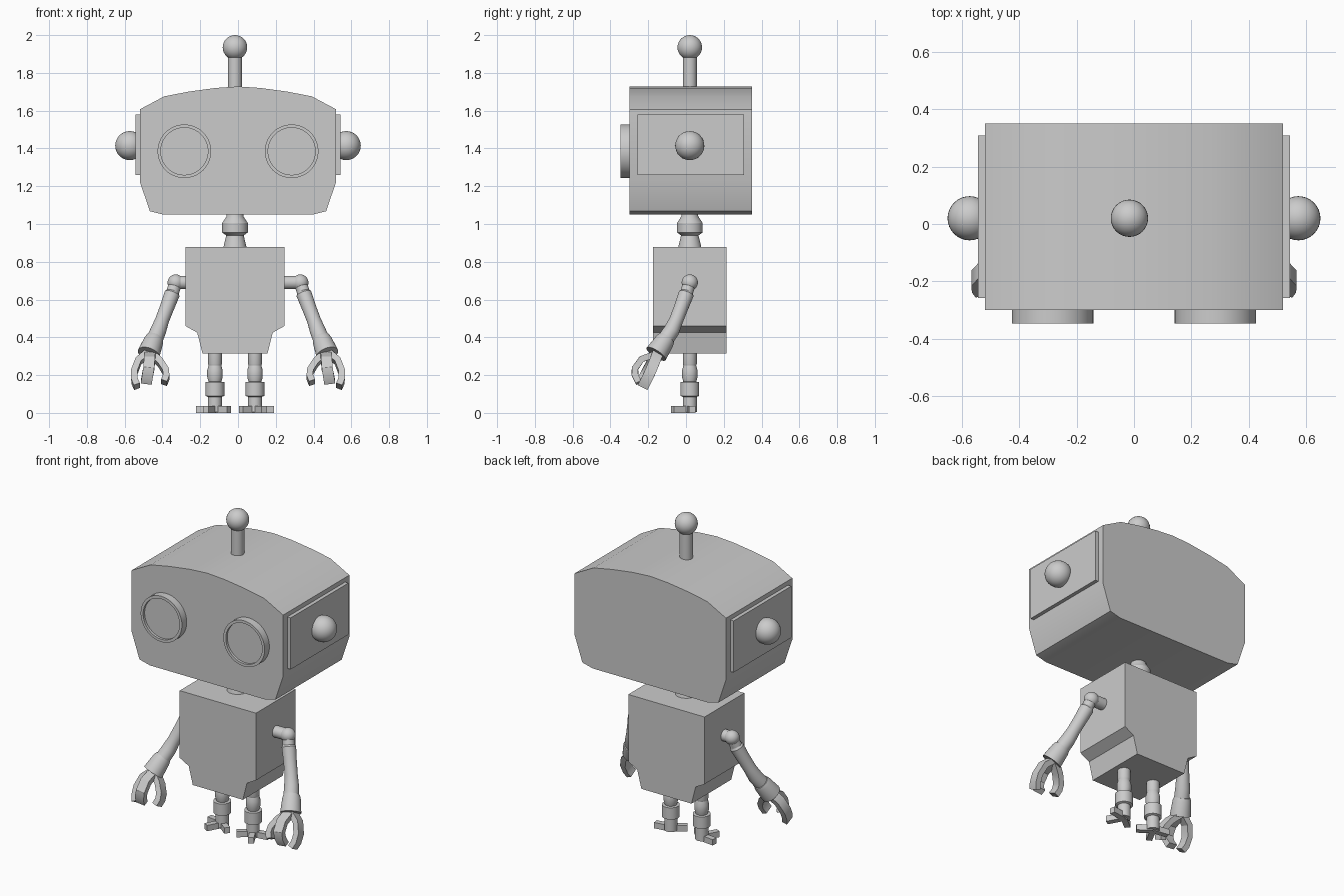
import bpy, bmesh, math
from mathutils import Vector as V

if "Cube" in bpy.data.objects:
    bpy.data.objects.remove(bpy.data.objects["Cube"])


def finish(name, bm):
    bmesh.ops.recalc_face_normals(bm, faces=bm.faces)
    me = bpy.data.meshes.new(name)
    bm.to_mesh(me)
    bm.free()
    ob = bpy.data.objects.new(name, me)
    bpy.context.collection.objects.link(ob)
    return ob


def skin(name, rings):
    """Closed skin over a list of equal-length point rings."""
    bm = bmesh.new()
    vs = [[bm.verts.new(p) for p in r] for r in rings]
    n = len(vs[0])
    for a, b in zip(vs, vs[1:]):
        for i in range(n):
            j = (i + 1) % n
            bm.faces.new((a[i], a[j], b[j], b[i]))
    bm.faces.new(vs[0][::-1])
    bm.faces.new(vs[-1])
    return finish(name, bm)


def tangents(pts):
    k = len(pts) - 1
    return [(pts[min(i + 1, k)] - pts[max(i - 1, 0)]).normalized() for i in range(k + 1)]


def tube(name, pts, radii, axis=None, n=32):
    pts = [V(p) for p in pts]
    dirs = [V(axis)] * len(pts) if axis else tangents(pts)
    rings = []
    for p, t, r in zip(pts, dirs, radii):
        u = t.cross(V((0, 1, 0)) if abs(t.y) < 0.9 else V((1, 0, 0))).normalized()
        w = t.cross(u)
        rings.append([p + r * (u * math.cos(a) + w * math.sin(a))
                      for a in (2 * math.pi * i / n for i in range(n))])
    return skin(name, rings)


def lathe_z(name, x, y, prof):
    return tube(name, [(x, y, z) for r, z in prof], [r for r, z in prof], (0, 0, 1))


def extrude_y(name, prof, y0, y1):
    return skin(name, [[(x, y, z) for x, z in prof] for y in (y0, y1)])


def ball(name, c, r):
    bm = bmesh.new()
    bmesh.ops.create_uvsphere(bm, u_segments=32, v_segments=16, radius=r)
    bmesh.ops.translate(bm, verts=bm.verts, vec=c)
    return finish(name, bm)


def claw(name, pts, wide, half_t=0.017, half_w=0.029):
    """Curved finger with a flat rectangular section."""
    pts, wide = [V(p) for p in pts], V(wide).normalized()
    rings = []
    for p, t in zip(pts, tangents(pts)):
        w = (wide - t * wide.dot(t)).normalized() * half_w
        h = t.cross(w).normalized() * half_t
        rings.append([p + w + h, p - w + h, p - w - h, p + w - h])
    return skin(name, rings)


CX, CY = -0.016, 0.02

# Head with domed roof
half = [(0.395, 1.05), (0.467, 1.068), (0.52, 1.225), (0.52, 1.607),
        (0.39, 1.676), (0.26, 1.701), (0.12, 1.72)]
extrude_y("head", half + [(0, 1.728)] + [(-x, z) for x, z in half[::-1]], -0.30, 0.35)

# Antenna
lathe_z("antenna_rod", CX, CY, [(0.037, 1.70), (0.037, 1.90)])
ball("antenna_ball", (CX, CY, 1.935), 0.065)

# Neck
lathe_z("neck", CX, CY, [(0.042, 1.07), (0.045, 1.04), (0.068, 1.005), (0.068, 0.955),
                         (0.046, 0.94), (0.063, 0.87)])

# Torso
th = [(0.172, 0.315), (0.20, 0.425), (0.262, 0.46), (0.262, 0.877)]
extrude_y("torso", [(CX + x, z) for x, z in th] + [(CX - x, z) for x, z in th[::-1]],
          -0.175, 0.215)

for s, side in ((-1, "left"), (1, "right")):
    # Eye rim with recessed lens
    eye = [(-0.29, 0.142), (-0.347, 0.142), (-0.347, 0.125), (-0.332, 0.125)]
    tube(side + "_eye", [(s * 0.284, y, 1.385) for y, r in eye], [r for y, r in eye],
         (0, -1, 0), 40)

    # Ear plate and knob
    extrude_y(side + "_ear_plate", [(s * 0.51, 1.26), (s * 0.543, 1.26),
                                    (s * 0.543, 1.58), (s * 0.51, 1.58)], -0.258, 0.308)
    ball(side + "_ear_knob", (s * 0.573, CY, 1.415), 0.077)

    # Leg
    lx = CX + s * 0.106
    lathe_z(side + "_leg", lx, CY,
            [(0.037, 0.33), (0.037, 0.26), (0.034, 0.25), (0.041, 0.225), (0.041, 0.19),
             (0.034, 0.165), (0.05, 0.163), (0.05, 0.09), (0.037, 0.085), (0.037, 0.006)])

    # Three-toed foot
    for i, (deg, ln) in enumerate(((8, 0.098), (-62, 0.104), (-142, 0.094))):
        a = math.radians(deg)
        d, w = V((s * math.cos(a), math.sin(a), 0)), V((-s * math.sin(a), math.cos(a), 0))
        claw(f"{side}_toe_{i}", [V((lx, CY, 0.018)), V((lx, CY, 0.018)) + d * ln], w,
             0.018, 0.017)

    # Shoulder, arm and forearm cuff
    def m(pts):
        return [(s * x, y, z) for x, y, z in pts]

    tube(side + "_shoulder_pin", m([(0.22, CY, 0.69), (0.33, CY, 0.69)]), [0.035] * 2, (1, 0, 0))
    ball(side + "_shoulder", (s * 0.33, CY, 0.69), 0.043)
    tube(side + "_upper_arm",
         m([(0.333, 0.017, 0.68), (0.346, 0.004, 0.64), (0.349, 0.001, 0.63),
            (0.375, -0.025, 0.56), (0.402, -0.052, 0.49), (0.422, -0.077, 0.435),
            (0.445, -0.115, 0.38)]),
         [0.034, 0.034, 0.041, 0.038, 0.037, 0.042, 0.044])
    tube(side + "_cuff",
         m([(0.441, -0.102, 0.395), (0.447, -0.113, 0.38), (0.473, -0.158, 0.312)]),
         [0.046, 0.052, 0.06])

    # Three claw fingers
    claw(side + "_outer_finger",
         m([(0.478, -0.15, 0.315), (0.527, -0.165, 0.275), (0.55, -0.19, 0.215),
            (0.548, -0.212, 0.17), (0.535, -0.228, 0.14)]), (0, 1, -0.4))
    claw(side + "_inner_finger",
         m([(0.462, -0.15, 0.315), (0.41, -0.18, 0.265), (0.382, -0.205, 0.22),
            (0.38, -0.22, 0.19), (0.392, -0.235, 0.16)]), (0, 1, -0.4))
    claw(side + "_front_finger",
         m([(0.466, -0.165, 0.31), (0.468, -0.235, 0.285), (0.472, -0.27, 0.235),
            (0.479, -0.27, 0.2), (0.486, -0.25, 0.16)]), (1, 0, 0))

# Smooth shading with sharp edges kept
bpy.ops.object.select_all(action='SELECT')
bpy.context.view_layer.objects.active = bpy.data.objects["head"]
bpy.ops.object.shade_smooth_by_angle(angle=math.radians(30))
